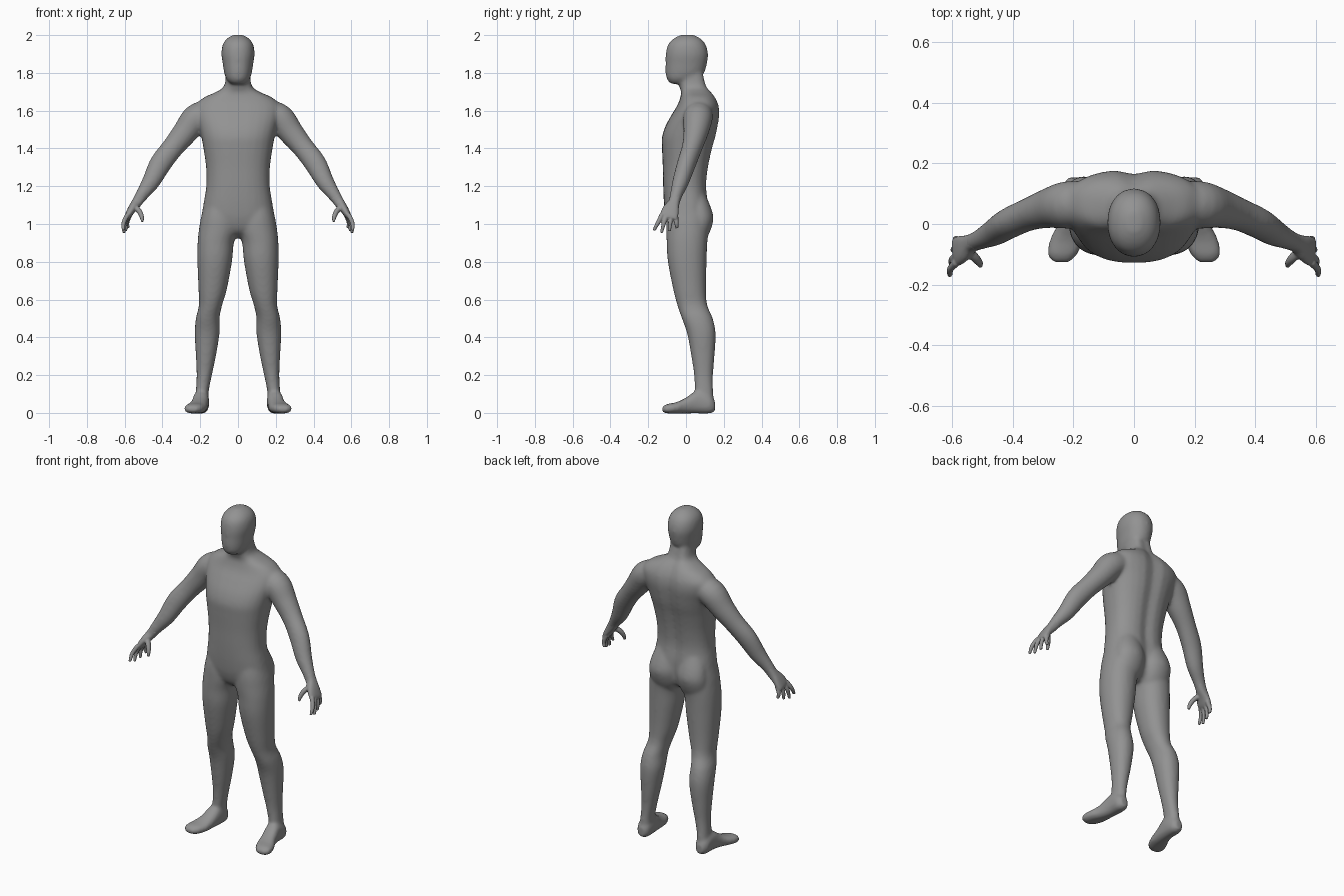
import bpy, bmesh, math
from mathutils import Vector

SEG, SUB = 28, 4
grey = bpy.data.materials.new("dark_grey")
grey.diffuse_color = (.29, .29, .29, 1)


def spline(rows):
    """Catmull-Rom interpolation of every column in a list of rows."""
    out = []
    for i in range(len(rows) - 1):
        a, b, c, d = (rows[max(0, min(len(rows) - 1, i + k))] for k in (-1, 0, 1, 2))
        for j in range(SUB):
            t = j / SUB
            out.append([0.5 * (2 * q + (r - p) * t + (2 * p - 5 * q + 4 * r - s) * t * t
                               + (3 * q - p - 3 * r + s) * t ** 3)
                        for p, q, r, s in zip(a, b, c, d)])
    return out + [list(rows[-1])]


def loft(bm, rows, ref=(0, 1, 0), axis=None, side=1, power=2.0, groove=0.0):
    """Skin rings given as (x, y, z, radius_u, radius_v) along a path."""
    rows = spline(rows)
    rings = []
    for i, (x, y, z, ru, rv) in enumerate(rows):
        nxt, prv = rows[min(i + 1, len(rows) - 1)], rows[max(i - 1, 0)]
        t = Vector(axis) if axis else (Vector(nxt[:3]) - Vector(prv[:3])).normalized()
        v = Vector(ref) - t * Vector(ref).dot(t)
        v.normalize()
        u = v.cross(t)
        ring = []
        for k in range(SEG):
            a = 2 * math.pi * k / SEG
            c, s = math.cos(a), math.sin(a)
            p = Vector((x, y, z))
            p += u * ru * math.copysign(abs(c) ** (2 / power), c)
            p += v * rv * math.copysign(abs(s) ** (2 / power), s)
            if s > 0:
                p.y -= groove * math.exp(-(p.x / 0.035) ** 2)
            ring.append(bm.verts.new((p.x * side, p.y, p.z)))
        rings.append(ring)
    for a, b in zip(rings, rings[1:]):
        for k in range(SEG):
            n = (k + 1) % SEG
            bm.faces.new((a[k], a[n], b[n], b[k]))
    bm.faces.new(rings[0])
    bm.faces.new(rings[-1])


def slices(bm, bands, **kw):
    """Stack horizontal slices given as (z, x_min, x_max, y_front, y_back)."""
    loft(bm, [((a + b) / 2, (f + r) / 2, z, (b - a) / 2, (r - f) / 2)
              for z, a, b, f, r in bands], axis=(0, 0, 1), **kw)


def finish(bm, name, voxel, smooth):
    bmesh.ops.recalc_face_normals(bm, faces=bm.faces)
    me = bpy.data.meshes.new(name)
    bm.to_mesh(me)
    bm.free()
    me.materials.append(grey)
    ob = bpy.data.objects.new(name, me)
    bpy.context.collection.objects.link(ob)
    m = ob.modifiers.new("blend", 'REMESH')
    m.mode, m.voxel_size, m.use_smooth_shade = 'VOXEL', voxel, True
    m = ob.modifiers.new("soften", 'SMOOTH')
    m.factor, m.iterations = 0.5, smooth
    return ob


body = bmesh.new()

# Torso and neck
torso = [(.925, .06, -.03, .06), (.96, .15, -.08, .105), (1.02, .192, -.105, .12),
         (1.1, .184, -.116, .122), (1.2, .168, -.121, .112), (1.3, .169, -.123, .122),
         (1.4, .183, -.127, .143), (1.46, .194, -.127, .16), (1.52, .208, -.108, .172),
         (1.58, .224, -.075, .18), (1.63, .222, -.045, .175), (1.67, .18, -.03, .158),
         (1.70, .114, -.026, .138), (1.73, .074, -.036, .118), (1.80, .062, -.045, .102)]
slices(body, [(z, -w, w, f, b) for z, w, f, b in torso], power=2.4, groove=.016)

# Head
head = [(1.742, .035, -.08, -.01), (1.765, .06, -.1, .05), (1.80, .073, -.108, .095),
        (1.85, .081, -.108, .111), (1.9, .088, -.107, .117), (1.95, .081, -.095, .104),
        (1.982, .058, -.065, .077), (2.002, .022, -.025, .038)]
slices(body, [(z, -w, w, f, b) for z, w, f, b in head], power=2.15)

# Legs, feet, buttocks and arms
legs = [(.05, .158, .228, .055, .147), (.12, .154, .223, .046, .144),
        (.2, .138, .219, .043, .143), (.3, .117, .223, .028, .151),
        (.42, .098, .229, .006, .157), (.5, .098, .223, -.022, .142),
        (.57, .084, .207, -.046, .113), (.65, .06, .209, -.067, .106),
        (.8, .032, .215, -.096, .109), (.9, .022, .214, -.102, .113),
        (.97, 0, .207, -.105, .12), (1.04, 0, .195, -.104, .118), (1.13, .02, .17, -.09, .10)]
foot = [(.195, .153, .036, .022, .028), (.195, .125, .046, .04, .049),
        (.196, .06, .058, .043, .061), (.206, 0, .039, .046, .042),
        (.221, -.05, .027, .056, .030), (.236, -.1, .022, .05, .025),
        (.239, -.126, .019, .028, .014)]
glute = [(.9, .035, .165, 0, .095), (.95, .012, .178, 0, .123), (1.0, .004, .184, 0, .141),
         (1.04, .004, .182, 0, .145), (1.09, .008, .172, 0, .131), (1.15, .015, .15, 0, .106)]
arm = [(.15, .07, 1.595, .065, .07), (.22, .063, 1.56, .076, .078),
       (.28, .052, 1.485, .067, .066), (.345, .032, 1.405, .058, .054),
       (.41, .003, 1.32, .058, .05), (.46, -.028, 1.225, .048, .044),
       (.505, -.05, 1.16, .036, .034), (.535, -.063, 1.115, .029, .03)]
for s in (-1, 1):
    slices(body, legs, side=s, power=2.15)
    slices(body, glute, side=s)
    loft(body, foot, ref=(0, 0, 1), axis=(0, -1, 0), side=s, power=2.4)
    loft(body, arm, side=s)
finish(body, "body", .009, 10)

# Hands: palm, thumb and four curled fingers
palm = [(.515, -.055, 1.145, .03, .03), (.537, -.064, 1.112, .027, .03),
        (.562, -.08, 1.078, .022, .043), (.582, -.09, 1.045, .017, .048),
        (.591, -.094, 1.03, .01, .043)]
thumb = [(.55, -.085, 1.095, .015, .018), (.523, -.112, 1.068, .014, .015),
         (.51, -.128, 1.04, .012, .012), (.506, -.138, 1.012, .007, .008)]
tips = [(.607, -.170, .966), (.604, -.130, .953), (.594, -.088, .962), (.581, -.048, .978)]
for s, name in ((-1, "right_hand"), (1, "left_hand")):
    hand = bmesh.new()
    loft(hand, palm, side=s, power=2.4)
    loft(hand, thumb, side=s)
    for i, tip in enumerate(tips):
        knuckle = (.584 - .004 * i, -.126 + .024 * i, 1.05)
        mid = (.605 - .006 * i, (knuckle[1] + tip[1]) / 2, 1.008)
        loft(hand, [(*knuckle, .013, .013), (*mid, .0115, .0115), (*tip, .008, .008)], side=s)
    finish(hand, name, .0045, 2)
